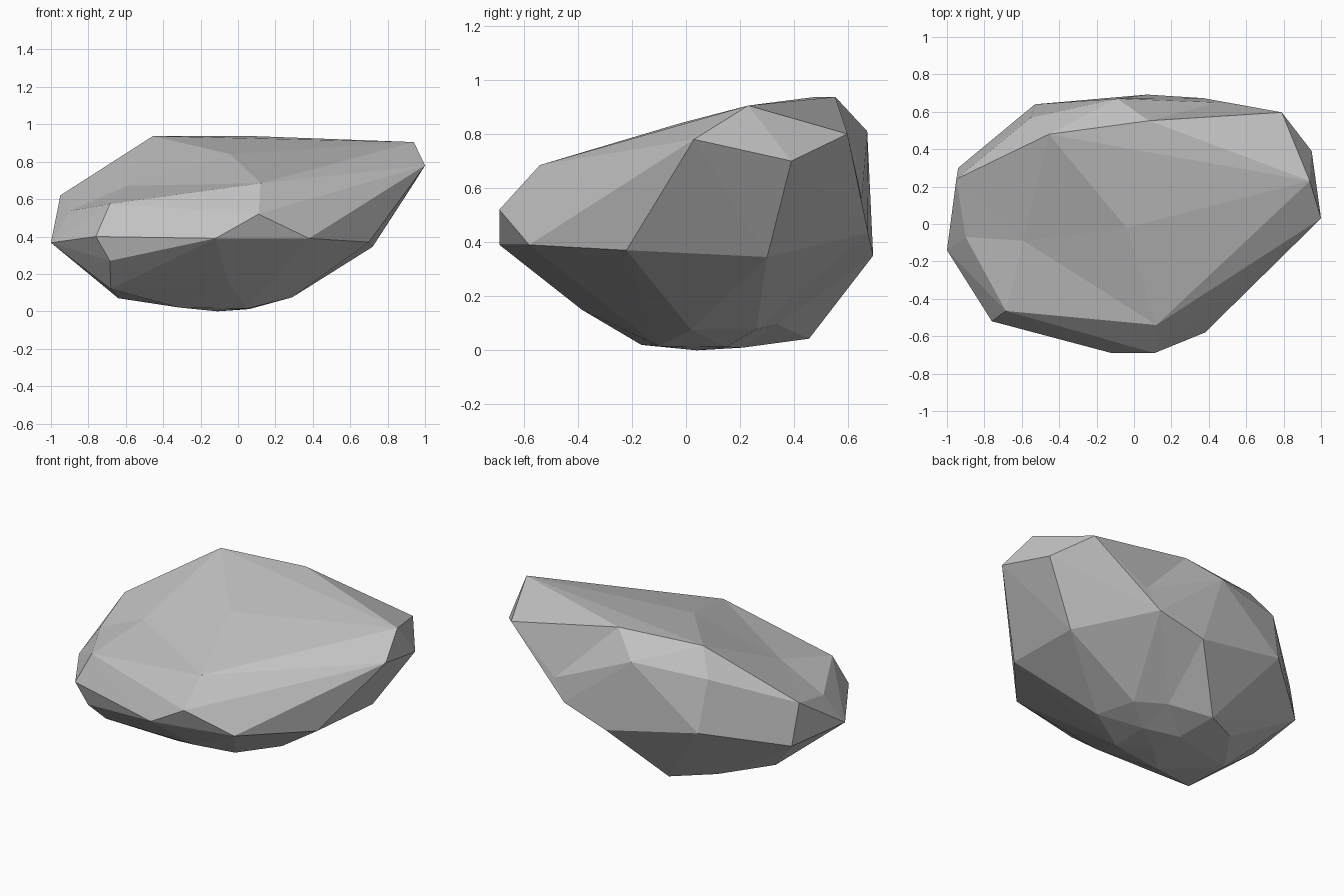
import bpy, bmesh
from mathutils import Vector

if "Cube" in bpy.data.objects:
    bpy.data.objects.remove(bpy.data.objects["Cube"])

# Corner points of the boulder, grouped by region
crown = {"left": (-.95, .24, .62), "peak_l": (-.455, .48, .937), "peak_m": (.08, .552, .937),
         "peak_r": (.94, .23, .905), "tip": (1, .03, .78), "top": (-.04, -.02, .84),
         "shoulder": (-.9, -.07, .537)}
front = {"brow": (.12, -.54, .685), "nose": (.11, -.69, .52), "chin": (-.12, -.69, .39),
         "jaw_r": (.38, -.58, .39), "brow_l": (-.685, -.465, .575), "jaw_l": (-.76, -.52, .40),
         "end_l": (-1, -.14, .367), "side_r": (.70, -.22, .37)}
back = {"rear_r": (.79, .597, .80), "flank_r": (.95, .39, .70), "side_b": (.72, .30, .345),
        "rear_a": (.37, .673, .435), "rear_b": (.07, .692, .35), "rear_c": (-.09, .67, .81),
        "rear_d": (-.55, .57, .785), "rear_e": (-.53, .64, .47), "rear_l": (-.94, .30, .37)}
underside = {"u1": (-.685, -.50, .27), "u2": (-.68, -.33, .12), "u3": (-.64, .03, .07),
             "u4": (-.20, .455, .043), "u5": (-.44, .32, .07), "u6": (-.05, -.385, .15),
             "u7": (.29, .02, .075), "u8": (.22, .26, .078), "u9": (.06, .15, .012),
             "u10": (-.16, .21, .01), "u11": (.05, -.10, .015), "u12": (-.11, .04, 0),
             "u13": (-.31, -.165, .02)}

# Wrap the points in a faceted skin
bm = bmesh.new()
corner = {name: bm.verts.new(Vector(p))
          for region in (crown, front, back, underside) for name, p in region.items()}
bmesh.ops.convex_hull(bm, input=bm.verts[:])


def dent(point, ring):
    """Replace the faces spanning the ring by a fan around an inward point."""
    around = {corner[n] for n in ring.split()}
    old = {f for f in bm.faces if set(f.verts) <= around}
    rim = [e.verts[:] for e in bm.edges if sum(f in old for f in e.link_faces) == 1]
    if not old:
        return
    bmesh.ops.delete(bm, geom=list(old), context='FACES')
    centre = bm.verts.new(point)
    for a, b in rim:
        bm.faces.new((a, b, centre))


# Shallow hollows on the top, back and underside
dent((-.59, -.09, .672), "left peak_l top brow brow_l shoulder")
dent((.45, .65, .56), "rear_r peak_m rear_c rear_a")
dent((.03, .34, .095), "u4 rear_b rear_a u8 u9 u10")

# Tidy
bmesh.ops.delete(bm, geom=[v for v in bm.verts if not v.link_faces], context='VERTS')
bmesh.ops.recalc_face_normals(bm, faces=bm.faces[:])

mesh = bpy.data.meshes.new("boulder")
bm.to_mesh(mesh)
bm.free()

# Plain stone colour
stone = bpy.data.materials.new("stone_grey")
stone.diffuse_color = (.54, .54, .54, 1)
stone.use_nodes = True
stone.node_tree.nodes["Principled BSDF"].inputs["Base Color"].default_value = stone.diffuse_color
mesh.materials.append(stone)
boulder = bpy.data.objects.new("boulder", mesh)
bpy.context.collection.objects.link(boulder)
